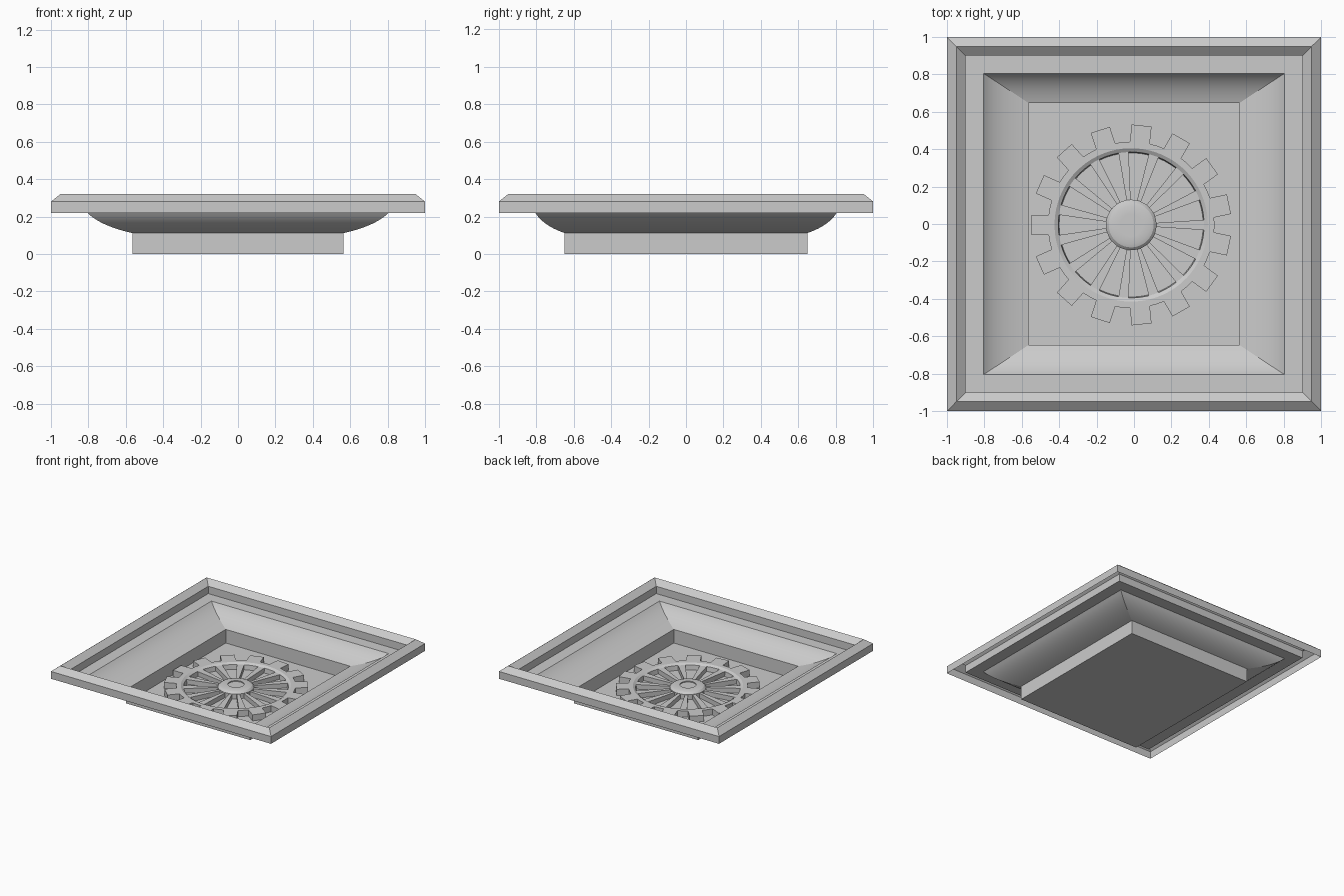
import bpy, bmesh, math

if "Cube" in bpy.data.objects:
    bpy.data.objects.remove(bpy.data.objects["Cube"])

GX, GY = -0.015, -0.005   # wheel centre
N = 15                    # teeth and spokes


def loft(bm, loops, cap=False):
    """Bridge successive closed loops of equal length; optionally cap the last."""
    rows = [[bm.verts.new(p) for p in lp] for lp in loops]
    n = len(rows[0])
    for a, b in zip(rows, rows[1:]):
        for i in range(n):
            j = (i + 1) % n
            bm.faces.new((a[i], a[j], b[j], b[i]))
    if cap:
        bm.faces.new(rows[-1])


def finish(bm, name, angle, loc=(0, 0, 0)):
    me = bpy.data.meshes.new(name)
    bm.to_mesh(me)
    bm.free()
    ob = bpy.data.objects.new(name, me)
    ob.location = loc
    bpy.context.collection.objects.link(ob)
    bpy.ops.object.select_all(action='DESELECT')
    ob.select_set(True)
    bpy.context.view_layer.objects.active = ob
    bpy.ops.object.shade_smooth_by_angle(angle=math.radians(angle))
    return ob


def rect(hx, hy, z):
    return [(-hx, -hy, z), (hx, -hy, z), (hx, hy, z), (-hx, hy, z)]


def polar(deg, r, z):
    t = math.radians(deg)
    return (r * math.cos(t), r * math.sin(t), z)


def ring(pattern, z):
    """Repeat one sector of (angle, radius) points around the wheel."""
    return [polar(180 + k * 360 / N + a, r, z) for k in range(N) for a, r in pattern]


def bez(t, a, b, c):
    return (1 - t) ** 2 * a + 2 * t * (1 - t) * b + t * t * c


# Raised outer frame, hollow underneath, with its inner ledge
bm = bmesh.new()
loft(bm, [rect(s, s, z) for s, z in
          [(1, .22), (1, .28), (.95, .32), (.90, .28), (.90, .22), (.805, .22)]])
finish(bm, "outer_frame", 15)

# Curved cove stepping down to the recessed tray
bm = bmesh.new()
S = 10
loft(bm, [rect(bez(i / S, .805, .735, .565), bez(i / S, .805, .76, .648),
               bez(i / S, .22, .15, .112)) for i in range(S + 1)])
finish(bm, "curved_cove", 15)

# Tray walls and floor
bm = bmesh.new()
loft(bm, [rect(.565, .648, .112), rect(.565, .648, 0)], cap=True)
finish(bm, "recessed_tray", 15)

# Toothed rim with a sloped inner lip
tooth = [(-12, .445), (-6.9, .445), (-5.7, .537), (5.7, .537), (6.9, .445)]
circle = [-12, -7.2, -2.4, 2.4, 7.2]
bm = bmesh.new()
loft(bm, [ring(tooth, 0), ring(tooth, .05)]
     + [ring([(a, r) for a in circle], z) for r, z in [(.41, .05), (.39, .038), (.385, 0)]])
finish(bm, "toothed_rim", 25, (GX, GY, 0))

# Tapered spokes between the openings
bm = bmesh.new()
for k in range(N):
    c = 192 + k * 360 / N
    sec = [(c - 4.8, .12), (c - 4, .395), (c + 4, .395), (c + 4.8, .12)]
    loft(bm, [[polar(a, r, z) for a, r in sec] for z in (0, .038)], cap=True)
bmesh.ops.recalc_face_normals(bm, faces=bm.faces)
for f in bm.faces:
    if abs(f.normal.z) > .9 and f.normal.z < 0:
        f.normal_flip()
finish(bm, "spokes", 25, (GX, GY, 0))

# Central hub with a bevelled shoulder and shallow middle
bm = bmesh.new()
loft(bm, [[polar(a * 6, r, z) for a in range(60)] for r, z in
          [(.135, 0), (.135, .04), (.12, .054), (.10, .06), (.06, .06), (.06, .052)]], cap=True)
finish(bm, "hub", 25, (GX, GY, 0))
